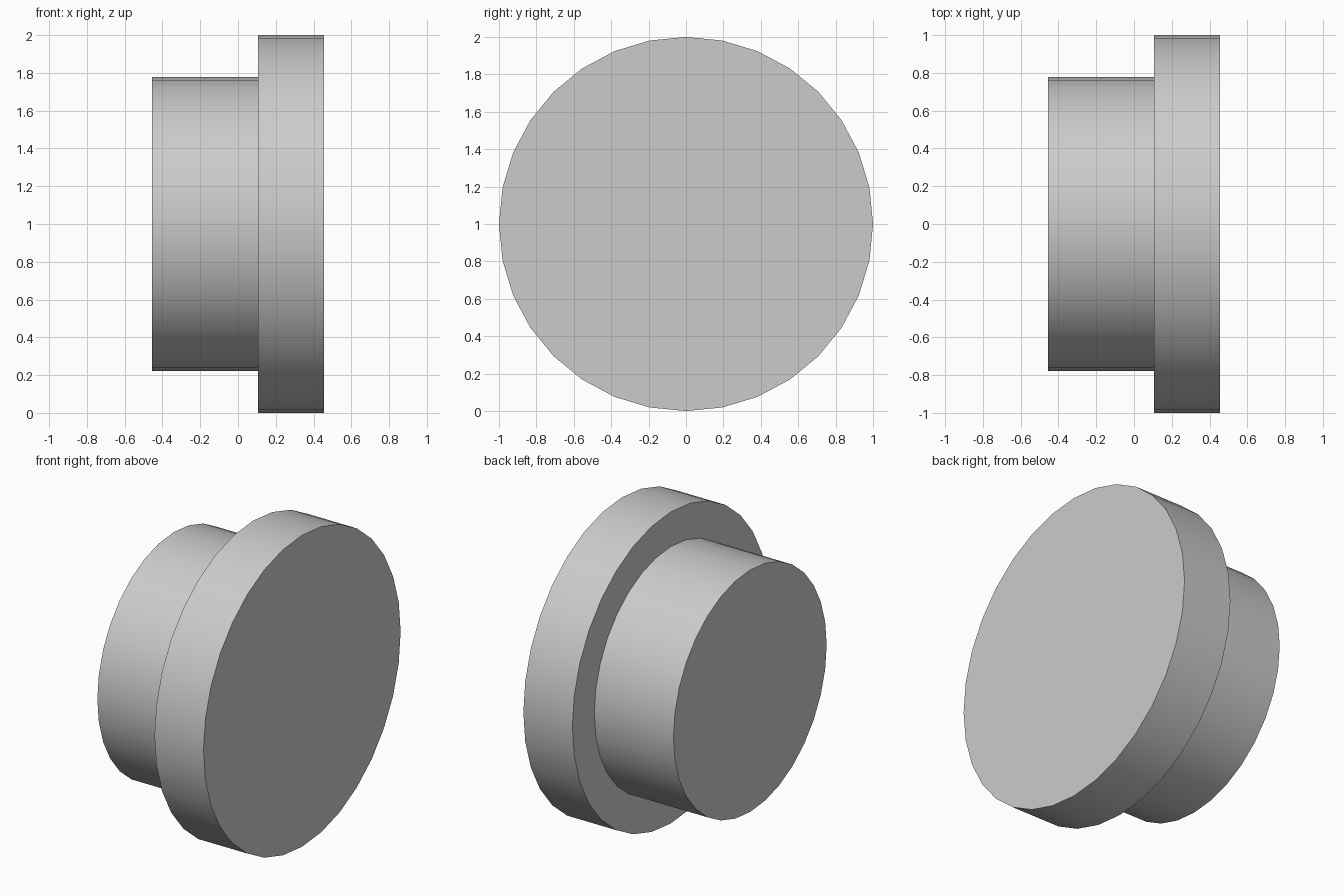
import bpy, bmesh, math
from mathutils import Matrix

if "Cube" in bpy.data.objects:
    bpy.data.objects.remove(bpy.data.objects["Cube"])

SIDES = 32
AXIS_Z = 1.0
# Stepped profile as (x along the axis, radius)
PROFILE = [(-0.455, 0.777), (0.107, 0.777), (0.107, 1.0), (0.455, 1.0)]

bm = bmesh.new()

# One ring of vertices per profile point, with a vertex at the very top
rings = []
for x, r in PROFILE:
    angles = [2 * math.pi * i / SIDES for i in range(SIDES)]
    rings.append([bm.verts.new((x, r * math.sin(a), AXIS_Z + r * math.cos(a))) for a in angles])

# Hub wall, flange shoulder and flange rim
for a, b in zip(rings, rings[1:]):
    for i in range(SIDES):
        j = (i + 1) % SIDES
        bm.faces.new((a[i], a[j], b[j], b[i]))

# End caps
bm.faces.new(rings[0])
bm.faces.new(rings[-1])
bmesh.ops.recalc_face_normals(bm, faces=bm.faces)

mesh = bpy.data.meshes.new("flanged_plug")
bm.to_mesh(mesh)
bm.free()
plug = bpy.data.objects.new("flanged_plug", mesh)
bpy.context.collection.objects.link(plug)

# Smooth round walls, sharp rims
bpy.context.view_layer.objects.active = plug
plug.select_set(True)
bpy.ops.object.shade_smooth_by_angle(angle=math.radians(30))
